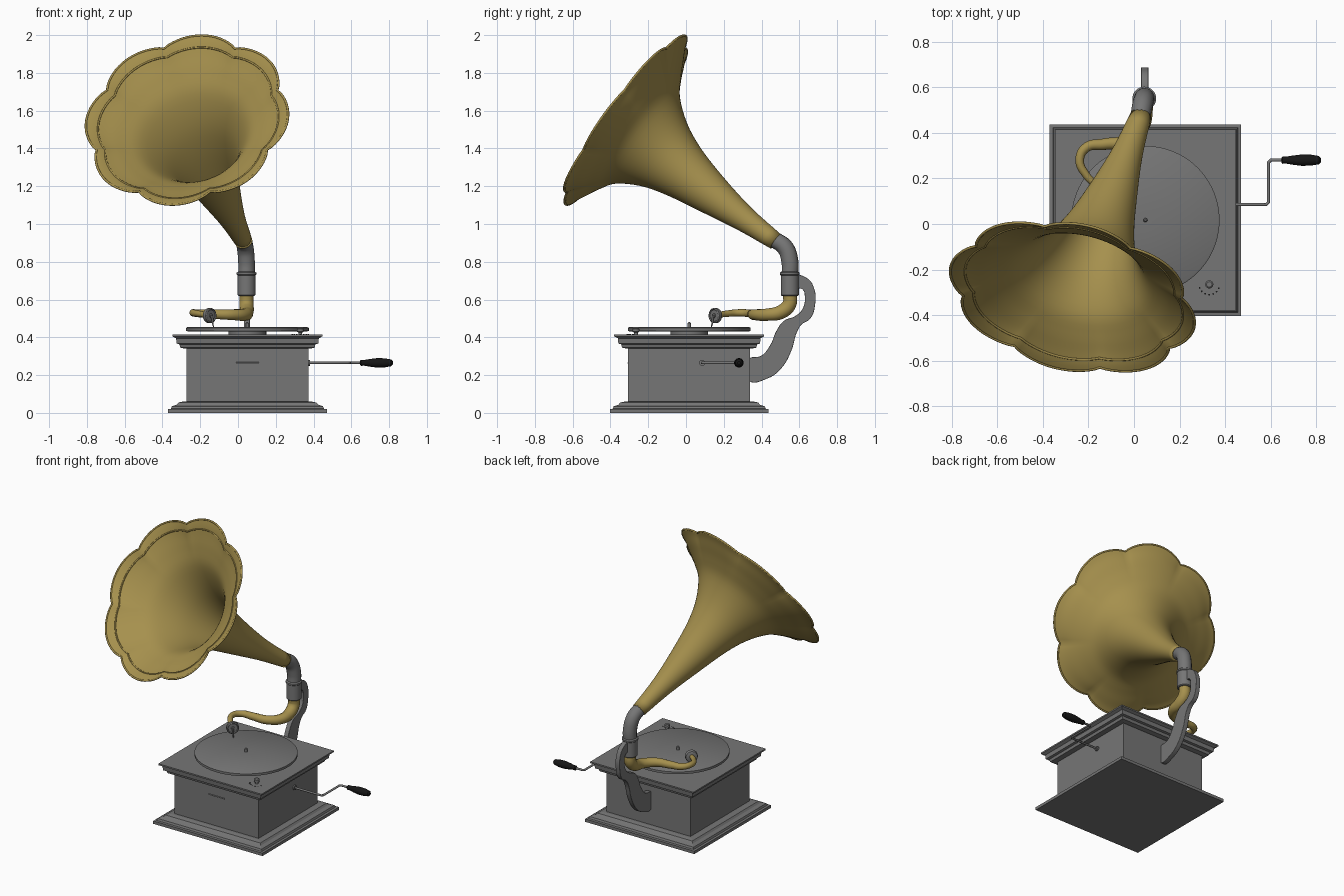
import bpy, bmesh, math
from mathutils import Vector

cube = bpy.data.objects.get("Cube")
if cube:
    bpy.data.objects.remove(cube, do_unlink=True)


def material(name, rgb):
    m = bpy.data.materials.new(name)
    m.use_nodes = True
    m.diffuse_color = (*rgb, 1)
    bsdf = next(n for n in m.node_tree.nodes if n.type == 'BSDF_PRINCIPLED')
    bsdf.inputs["Base Color"].default_value = (*rgb, 1)
    return m


BRASS = material("brass", (0.38, 0.28, 0.075))
GREY = material("grey", (0.18, 0.18, 0.18))
BLACK = material("black", (0.008, 0.008, 0.008))
CX, CY = 0.05, 0.017  # cabinet centre


def add_object(name, data, mat):
    ob = bpy.data.objects.new(name, data)
    bpy.context.collection.objects.link(ob)
    data.materials.append(mat)
    return ob


def loft(name, rings, mat, smooth=True, cap=True):
    """Skin a list of closed rings of points."""
    bm = bmesh.new()
    rows = [[bm.verts.new(p) for p in ring] for ring in rings]
    n = len(rows[0])
    for a, b in zip(rows, rows[1:]):
        for i in range(n):
            j = (i + 1) % n
            bm.faces.new((a[i], a[j], b[j], b[i]))
    if cap:
        bm.faces.new(rows[0][::-1])
        bm.faces.new(rows[-1])
    bmesh.ops.recalc_face_normals(bm, faces=bm.faces)
    me = bpy.data.meshes.new(name)
    bm.to_mesh(me)
    bm.free()
    ob = add_object(name, me, mat)
    if smooth:
        bpy.ops.object.select_all(action='DESELECT')
        ob.select_set(True)
        bpy.context.view_layer.objects.active = ob
        bpy.ops.object.shade_smooth_by_angle(angle=math.radians(35))
    return ob


def lathe(name, profile, origin, axis, mat, n=32):
    """Revolve (radius, height) pairs about an axis."""
    q = Vector(axis).to_track_quat('Z', 'Y')
    rings = [[Vector(origin) + q @ Vector((r * math.cos(a), r * math.sin(a), h))
              for a in (math.tau * i / n for i in range(n))] for r, h in profile]
    return loft(name, rings, mat)


def tube(name, points, mat, cyclic=False, kind='BEZIER'):
    """Round tube through (x, y, z, radius) points."""
    cu = bpy.data.curves.new(name, 'CURVE')
    cu.dimensions = '3D'
    cu.bevel_depth = 1
    cu.bevel_resolution = 5
    cu.resolution_u = 10
    cu.use_fill_caps = True
    sp = cu.splines.new(kind)
    pts = sp.bezier_points if kind == 'BEZIER' else sp.points
    pts.add(len(points) - 1)
    for p, (x, y, z, r) in zip(pts, points):
        p.co = (x, y, z) if kind == 'BEZIER' else (x, y, z, 1)
        p.radius = r
        if kind == 'BEZIER':
            p.handle_left_type = p.handle_right_type = 'AUTO'
    sp.use_cyclic_u = cyclic
    sp.use_smooth = True
    return add_object(name, cu, mat)


def square_stack(name, profile):
    """Square moulding from (half width, height) pairs."""
    corners = ((-1, -1), (1, -1), (1, 1), (-1, 1))
    return loft(name, [[(CX + sx * h, CY + sy * h, z) for sx, sy in corners]
                       for h, z in profile], GREY, smooth=False)


# Cabinet
square_stack("plinth", [(.42, 0), (.42, .02), (.405, .022), (.4, .035), (.375, .043),
                        (.365, .055), (.34, .06)])
square_stack("cabinet_body", [(.323, .058), (.323, .345)])
square_stack("cornice", [(.33, .34), (.355, .345), (.36, .363), (.375, .367),
                         (.378, .395), (.397, .405), (.397, .415)])
slot = lathe("front_slot", [(.004, -.06), (.004, .06)], (CX, CY - .323, .265), (1, 0, 0), GREY, 8)

# Turntable
lathe("platter_hub", [(.1, .41), (.1, .435)], (CX, CY, 0), (0, 0, 1), GREY)
lathe("platter", [(.31, .43), (.325, .434), (.325, .45), (.318, .454), (.02, .454)],
      (CX, CY, 0), (0, 0, 1), GREY, 96)
lathe("spindle", [(.009, .45), (.009, .475), (.004, .48)], (CX, CY, 0), (0, 0, 1), GREY, 16)
lathe("speed_knob", [(.01, .41), (.01, .425), (.018, .43), (.018, .445), (.012, .45)],
      (.33, -.265, 0), (0, 0, 1), GREY, 20)
for k in range(7):
    a = math.radians(200 + 23 * k)
    lathe("speed_mark", [(.004, .414), (.004, .417)],
          (.33 + .045 * math.cos(a), -.265 + .045 * math.sin(a), 0), (0, 0, 1), BLACK, 8)

# Crank
lathe("crank_socket", [(.016, 0), (.016, .012)], (.37, .085, .265), (1, 0, 0), GREY, 16)
tube("crank_rod", [(x, y, .265, .007) for x, y in
                   ((.34, .085), (.58, .085), (.59, .095), (.59, .27), (.6, .28), (.66, .28))],
     GREY, kind='POLY')
lathe("crank_handle", [(.01, 0), (.016, .006), (.015, .02), (.02, .05), (.025, .09),
                       (.024, .13), (.018, .165), (.008, .174)], (.646, .28, .265), (1, 0, 0), BLACK, 24)

# Support bracket, a flat S-shaped plate
outline = [(.58, .72), (.64, .71), (.675, .66), (.68, .57), (.655, .5), (.61, .47), (.585, .43),
           (.555, .33), (.5, .235), (.43, .185), (.33, .175), (.33, .28), (.4, .3), (.45, .36),
           (.48, .43), (.52, .485), (.58, .51), (.62, .55), (.632, .61), (.62, .655), (.58, .67)]
cu = bpy.data.curves.new("bracket", 'CURVE')
cu.dimensions = '2D'
cu.fill_mode = 'BOTH'
cu.extrude = .013
cu.bevel_depth = .003
cu.resolution_u = 6
sp = cu.splines.new('BEZIER')
sp.bezier_points.add(len(outline) - 1)
for p, (y, z) in zip(sp.bezier_points, outline):
    p.co = (y, z, 0)
    p.handle_left_type = p.handle_right_type = 'AUTO'
sp.use_cyclic_u = True
bracket = add_object("bracket", cu, GREY)
bracket.rotation_euler = (math.pi / 2, 0, math.pi / 2)
bracket.location.x = .047

# Elbow and collar
tube("elbow", [(.026, .465, .92, .043), (.038, .525, .875, .045), (.045, .55, .8, .045),
               (.045, .55, .72, .044), (.045, .55, .62, .042)], GREY)
lathe("collar", [(.043, .62), (.048, .625), (.048, .728), (.052, .732), (.052, .742), (.044, .748)],
      (.045, .55, 0), (0, 0, 1), GREY)

# Tone arm and sound box
tube("tone_arm", [(.045, .55, .63, .037), (.045, .547, .575, .038), (.045, .505, .535, .038),
                  (.035, .43, .52, .033), (-.03, .365, .52, .029), (-.13, .35, .523, .025),
                  (-.21, .335, .527, .021), (-.238, .28, .53, .019), (-.21, .215, .525, .017),
                  (-.16, .165, .518, .015)], BRASS)
lathe("sound_box", [(.02, -.02), (.037, -.014), (.04, -.008), (.04, .01), (.034, .014),
                    (.03, .009), (.012, .009), (.01, .016)], (-.15, .155, .515), (.7, -.7, 0), GREY)
tube("needle", [(-.138, .143, .515, .006), (-.134, .139, .475, .005), (-.13, .135, .455, .002)],
     GREY, kind='POLY')

# Horn: round at the neck, eight scallops at the mouth
START, MOUTH = Vector((.03, .475, .908)), Vector((-.27, -.32, 1.55))
NORMAL = Vector((-.2, -.79, .58)).normalized()
UP = (Vector((0, 0, 1)) - NORMAL * NORMAL.z).normalized()
SIDE = NORMAL.cross(UP) * -1
SAG = Vector((0, -.6, -.8)) * .02
PROFILE = [(0, .043), (.2, .065), (.41, .105), (.6, .15), (.74, .205), (.86, .29),
           (.92, .38), (.96, .46), (.985, .51), (1, .55)]


def horn_ring(t, r, n=128):
    wave = .085 * max(0, (r - .3) / .25) ** 1.5
    centre = START.lerp(MOUTH, t) + SAG * math.sin(math.pi * t)
    ring = []
    for i in range(n):
        a = math.tau * i / n
        rad = r * (1 - wave * (1 - abs(math.cos(4 * a)) ** .8))
        ring.append(centre + (SIDE * math.cos(a) + UP * math.sin(a)) * rad)
    return ring


def smooth_profile(pts, steps=4):
    """Catmull-Rom refinement of the profile."""
    v = [Vector(p) for p in pts]
    v = [2 * v[0] - v[1]] + v + [2 * v[-1] - v[-2]]
    out = []
    for a, b, c, d in zip(v, v[1:], v[2:], v[3:]):
        for k in range(steps):
            s = k / steps
            out.append(.5 * (2 * b + (c - a) * s + (2 * a - 5 * b + 4 * c - d) * s ** 2
                             + (3 * b - a - 3 * c + d) * s ** 3))
    return out + [v[-2]]


horn = loft("horn", [horn_ring(t, r) for t, r in smooth_profile(PROFILE)], BRASS, cap=False)
wall = horn.modifiers.new("wall", 'SOLIDIFY')
wall.thickness = .007
wall.offset = 0

# Raised beads around the mouth
tube("lip_bead", [(*(p + NORMAL * .004), .005) for p in horn_ring(.975, .49)], BRASS,
     cyclic=True, kind='POLY')
tube("rim_bead", [(*p, .006) for p in horn_ring(1, .55)], BRASS, cyclic=True, kind='POLY')
